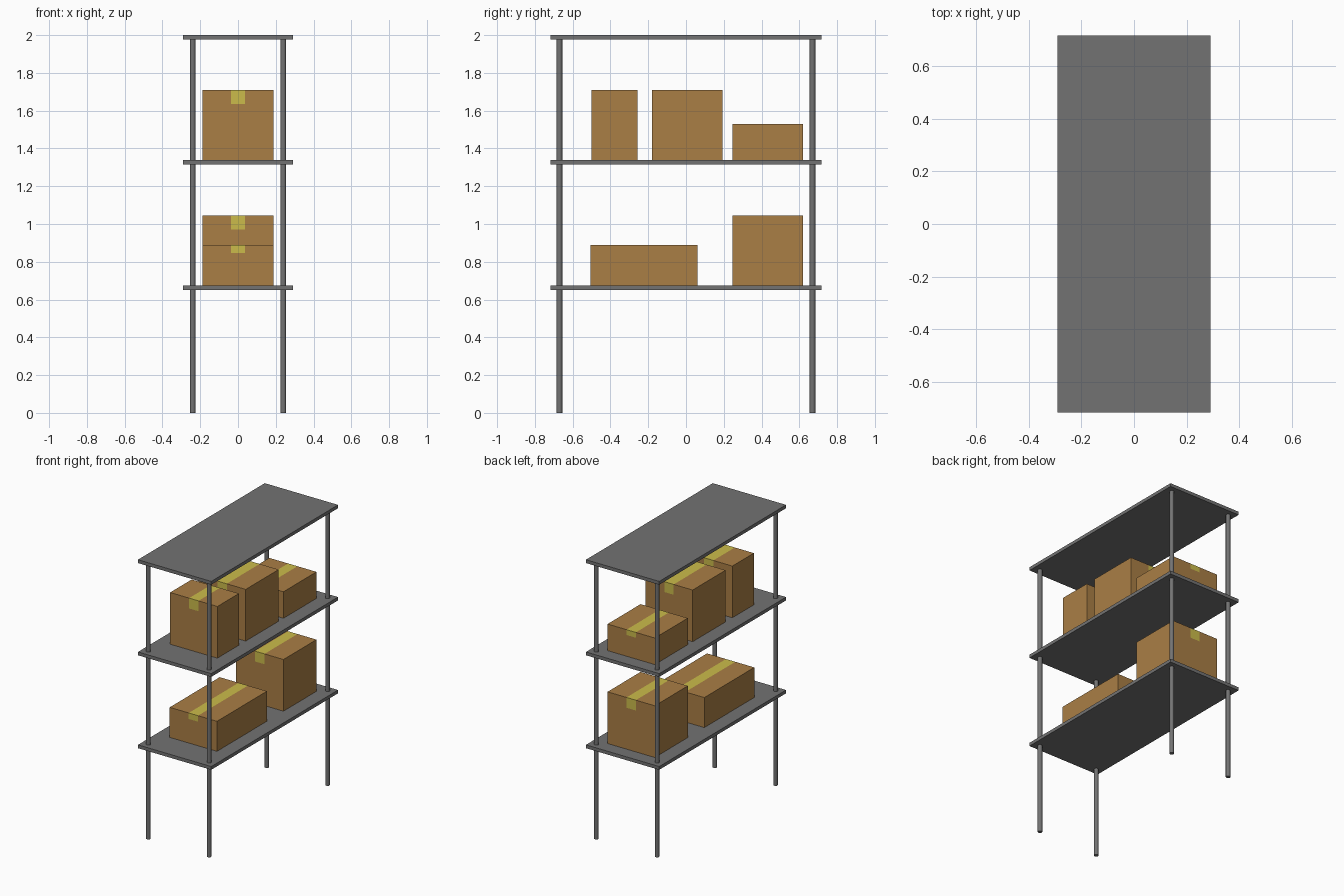
import bpy
import bmesh
from mathutils import Matrix, Vector

old = bpy.data.objects.get("Cube")
if old:
    bpy.data.objects.remove(old, do_unlink=True)


def make_material(name, color):
    mat = bpy.data.materials.new(name)
    mat.use_nodes = True
    mat.diffuse_color = (*color, 1)
    mat.node_tree.nodes["Principled BSDF"].inputs["Base Color"].default_value = (*color, 1)
    return mat


metal = make_material("grey metal", (0.17, 0.17, 0.17))
cardboard = make_material("cardboard", (0.40, 0.21, 0.06))
tape = make_material("yellow tape", (0.60, 0.50, 0.07))


def finish(bm, name, materials):
    mesh = bpy.data.meshes.new(name)
    bm.to_mesh(mesh)
    bm.free()
    for mat in materials:
        mesh.materials.append(mat)
    obj = bpy.data.objects.new(name, mesh)
    bpy.context.collection.objects.link(obj)
    return obj


def block(low, high):
    low, high = Vector(low), Vector(high)
    bm = bmesh.new()
    matrix = Matrix.Translation((low + high) / 2) @ Matrix.Diagonal((*(high - low), 1))
    bmesh.ops.create_cube(bm, size=1, matrix=matrix)
    return bm


# Shelf boards
for name, top in (("lower_shelf", 0.675), ("middle_shelf", 1.34), ("top_shelf", 2.0)):
    finish(block((-0.29, -0.717, top - 0.024), (0.29, 0.717, top)), name, [metal])

# Round corner posts
for side, x in (("right", -0.24), ("left", 0.24)):
    for end, y in (("front", -0.67), ("back", 0.67)):
        bm = bmesh.new()
        bmesh.ops.create_cone(bm, cap_ends=True, segments=16, radius1=0.015, radius2=0.015,
                              depth=1.985, matrix=Matrix.Translation((x, y, 1.985 / 2)))
        post = finish(bm, f"{end}_{side}_post", [metal])
        bpy.context.view_layer.objects.active = post
        post.select_set(True)
        bpy.ops.object.shade_smooth_by_angle()
        post.select_set(False)

TAPE = 0.037


# Carton with a tape strip over the top and a short way down both ends
def carton(name, y0, y1, base, top):
    bm = block((-0.187, y0, base), (0.187, y1, top))
    drop = top - 0.2 * (top - base)
    for point, normal in (((-TAPE, 0, 0), (1, 0, 0)), ((TAPE, 0, 0), (1, 0, 0)),
                          ((0, 0, drop), (0, 0, 1))):
        bmesh.ops.bisect_plane(bm, geom=bm.verts[:] + bm.edges[:] + bm.faces[:],
                               plane_co=point, plane_no=normal)
    for face in bm.faces:
        center = face.calc_center_median()
        face.material_index = int(abs(center.x) < TAPE and center.z > drop)
    finish(bm, name, [cardboard, tape])


carton("upper_front_carton", -0.50, -0.257, 1.34, 1.71)
carton("upper_middle_carton", -0.18, 0.192, 1.34, 1.71)
carton("upper_back_carton", 0.247, 0.62, 1.34, 1.53)
carton("lower_front_carton", -0.505, 0.06, 0.675, 0.89)
carton("lower_back_carton", 0.247, 0.62, 0.675, 1.045)
